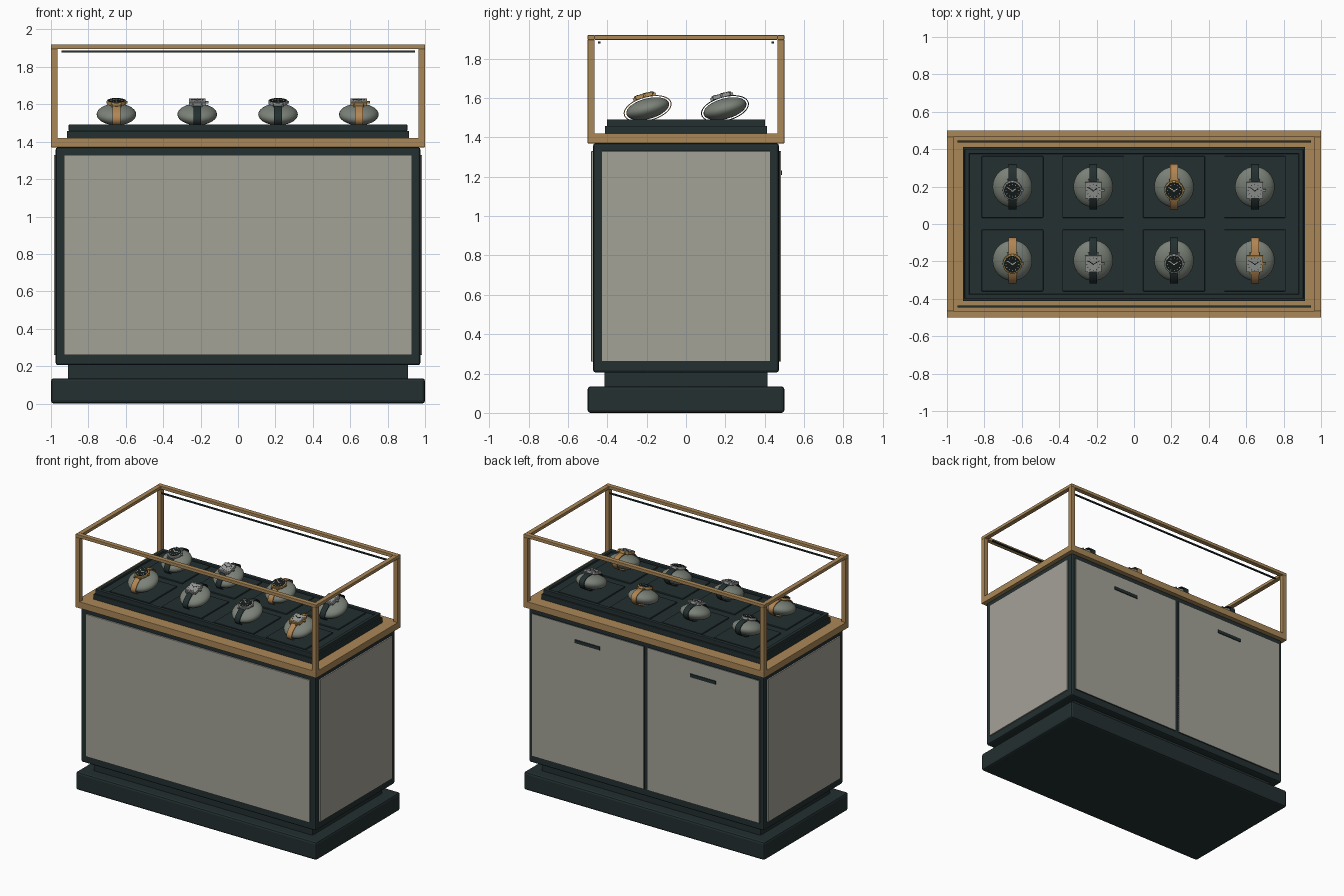
import bpy, bmesh
from math import sin, cos, pi, radians
from mathutils import Matrix, Vector

old = bpy.data.objects.get("Cube")
if old:
    bpy.data.objects.remove(old)


def material(name, rgb):
    m = bpy.data.materials.new(name)
    m.use_nodes = True
    m.diffuse_color = (*rgb, 1)
    m.node_tree.nodes["Principled BSDF"].inputs["Base Color"].default_value = (*rgb, 1)
    return m


CHARCOAL = material("charcoal green", (0.017, 0.029, 0.03))
PANEL = material("warm grey panel", (0.37, 0.36, 0.31))
OAK = material("oak", (0.40, 0.245, 0.095))
CUSHION = material("sage grey cushion", (0.20, 0.225, 0.19))
TAN = material("tan leather", (0.44, 0.235, 0.085))
STEEL = material("steel", (0.33, 0.34, 0.33))
BLACK = material("black dial", (0.008, 0.012, 0.012))
GOLD = material("gold", (0.50, 0.30, 0.09))
IVORY = material("ivory", (0.75, 0.72, 0.58))


def finish(name, bm, mat, matrix=Matrix(), bevel=0, smooth=False):
    bmesh.ops.recalc_face_normals(bm, faces=bm.faces)
    mesh = bpy.data.meshes.new(name)
    bm.to_mesh(mesh)
    bm.free()
    mesh.materials.append(mat)
    ob = bpy.data.objects.new(name, mesh)
    ob.matrix_world = matrix
    bpy.context.collection.objects.link(ob)
    if bevel:
        mod = ob.modifiers.new("Bevel", "BEVEL")
        mod.width, mod.segments = bevel, 2
    if smooth:
        bpy.ops.object.select_all(action="DESELECT")
        ob.select_set(True)
        bpy.context.view_layer.objects.active = ob
        bpy.ops.object.shade_smooth_by_angle(angle=radians(35))
    return ob


def add_box(bm, x, y, z, turn=Matrix()):
    """Add a box spanning the three (low, high) ranges."""
    spans = (x, y, z)
    centre = Vector([(a + b) / 2 for a, b in spans])
    size = Matrix.Diagonal([b - a for a, b in spans] + [1])
    bmesh.ops.create_cube(bm, size=1, matrix=turn @ Matrix.Translation(centre) @ size)


def box(name, mat, x, y, z, bevel=0, matrix=Matrix()):
    bm = bmesh.new()
    add_box(bm, x, y, z)
    return finish(name, bm, mat, matrix, bevel)


def disc(name, mat, r, z, matrix, bevel=0):
    bm = bmesh.new()
    bmesh.ops.create_cone(bm, cap_ends=True, segments=32, radius1=r, radius2=r,
                          depth=z[1] - z[0], matrix=Matrix.Translation((0, 0, sum(z) / 2)))
    return finish(name, bm, mat, matrix, bevel, True)


def both(v):
    return (-v, v)


# Cabinet
box("base", CHARCOAL, both(1), both(0.5), (0, 0.135), 0.015)
box("plinth", CHARCOAL, both(0.91), both(0.415), (0.13, 0.21), 0.005)
box("cabinet_body", CHARCOAL, both(0.975), both(0.472), (0.205, 1.37), 0.012)
PANEL_Z = (0.26, 1.33)
box("front_panel", PANEL, both(0.93), (-0.482, -0.46), PANEL_Z, 0.002)
for side, name in ((-1, "right"), (1, "left")):
    x = sorted((side * 0.96, side * 0.985))
    box(name + "_side_panel", PANEL, x, both(0.43), PANEL_Z, 0.002)
    x = sorted((side * 0.014, side * 0.945))
    box(name + "_door", CHARCOAL, x, (0.46, 0.479), PANEL_Z)
    box(name + "_door_face", PANEL, x, (0.478, 0.482), PANEL_Z)
    x = (side * 0.48 - 0.105, side * 0.48 + 0.105)
    box(name + "_door_handle", CHARCOAL, x, (0.48, 0.488), (1.208, 1.233))

# Timber top and display frame
box("timber_top", OAK, both(1), both(0.5), (1.37, 1.42), 0.003)
for sx in (-1, 1):
    x = sorted((sx * 0.965, sx))
    for sy in (-1, 1):
        y = sorted((sy * 0.465, sy * 0.5))
        box("corner_post", OAK, x, y, (1.415, 1.897), 0.003)
    box("side_top_rail", OAK, x, both(0.465), (1.896, 1.92), 0.003)
for sy in (-1, 1):
    y = sorted((sy * 0.465, sy * 0.5))
    box("long_top_rail", OAK, both(1), y, (1.896, 1.92), 0.003)
    y = sorted((sy * 0.435, sy * 0.447))
    box("light_strip", CHARCOAL, both(0.945), y, (1.878, 1.887))

# Display tray with raised rim
box("tray_base", CHARCOAL, both(0.915), both(0.412), (1.415, 1.458), 0.004)
box("tray_deck", CHARCOAL, both(0.89), both(0.39), (1.45, 1.478))
for s in (-1, 1):
    box("tray_long_rim", CHARCOAL, both(0.905), sorted((s * 0.375, s * 0.402)),
        (1.455, 1.492), 0.004)
    box("tray_end_rim", CHARCOAL, sorted((s * 0.88, s * 0.905)), both(0.402),
        (1.455, 1.492), 0.004)


def strap(mat, matrix, half=0.021, thick=0.005):
    """Flat band looped round the cushion."""
    bm = bmesh.new()
    rings = []
    for i in range(40):
        a = 2 * pi * i / 40
        rings.append([bm.verts.new((x, (0.120 + t) * cos(a), (0.058 + t) * sin(a)))
                      for x, t in ((-half, 0), (half, 0), (half, thick), (-half, thick))])
    for i, ring in enumerate(rings):
        nxt = rings[(i + 1) % len(rings)]
        for k in range(4):
            j = (k + 1) % 4
            bm.faces.new((ring[k], ring[j], nxt[j], nxt[k]))
    finish("strap", bm, mat, matrix, smooth=True)


def watch(round_case, case, leather, m):
    dial = BLACK if round_case else STEEL
    ink = IVORY if round_case else BLACK
    strap(leather, m)
    if round_case:
        disc("watch_case", case, 0.052, (0.058, 0.077), m, 0.003)
        disc("watch_dial", dial, 0.045, (0.076, 0.079), m)
    else:
        box("watch_case", case, both(0.045), both(0.045), (0.058, 0.077), 0.003, m)
        box("watch_dial", dial, both(0.038), both(0.038), (0.076, 0.079), 0, m)
    # Lugs and crown
    bm = bmesh.new()
    for sx in (-1, 1):
        add_box(bm, sorted((sx * 0.021, sx * 0.028)), both(0.06), (0.058, 0.07))
    add_box(bm, (0.044, 0.06), both(0.006), (0.062, 0.073))
    finish("lugs_and_crown", bm, case, m)
    # Hour marks
    bm = bmesh.new()
    for h in range(12):
        add_box(bm, both(0.0014), (0.031, 0.038), (0.078, 0.08),
                Matrix.Rotation(h * pi / 6, 4, "Z"))
    finish("hour_marks", bm, ink, m)
    # Hands
    bm = bmesh.new()
    for angle, length in ((60, 0.022), (-55, 0.031)):
        add_box(bm, both(0.002), (-0.005, length), (0.079, 0.081),
                Matrix.Rotation(radians(-angle), 4, "Z"))
    finish("watch_hands", bm, IVORY if round_case else BLACK, m)


# Watches on tilted cushions: round case, metal, strap
ROWS = {
    -0.195: ((True, GOLD, TAN), (False, STEEL, CHARCOAL),
             (True, STEEL, CHARCOAL), (False, GOLD, TAN)),
    0.198: ((True, STEEL, CHARCOAL), (False, STEEL, CHARCOAL),
            (True, GOLD, TAN), (False, STEEL, CHARCOAL)),
}
for y, row in ROWS.items():
    for i, (round_case, case, leather) in enumerate(row):
        x = -0.65 + i * 0.432
        box("display_pad", CHARCOAL, (x - 0.165, x + 0.165), (y - 0.165, y + 0.165),
            (1.47, 1.488), 0.004)
        m = Matrix.Translation((x, y, 1.546)) @ Matrix.Rotation(radians(15), 4, "X")
        bm = bmesh.new()
        bmesh.ops.create_uvsphere(bm, u_segments=32, v_segments=16, radius=1,
                                  matrix=Matrix.Diagonal((0.106, 0.112, 0.052, 1)))
        finish("cushion", bm, CUSHION, m, smooth=True)
        watch(round_case, case, leather, m)
